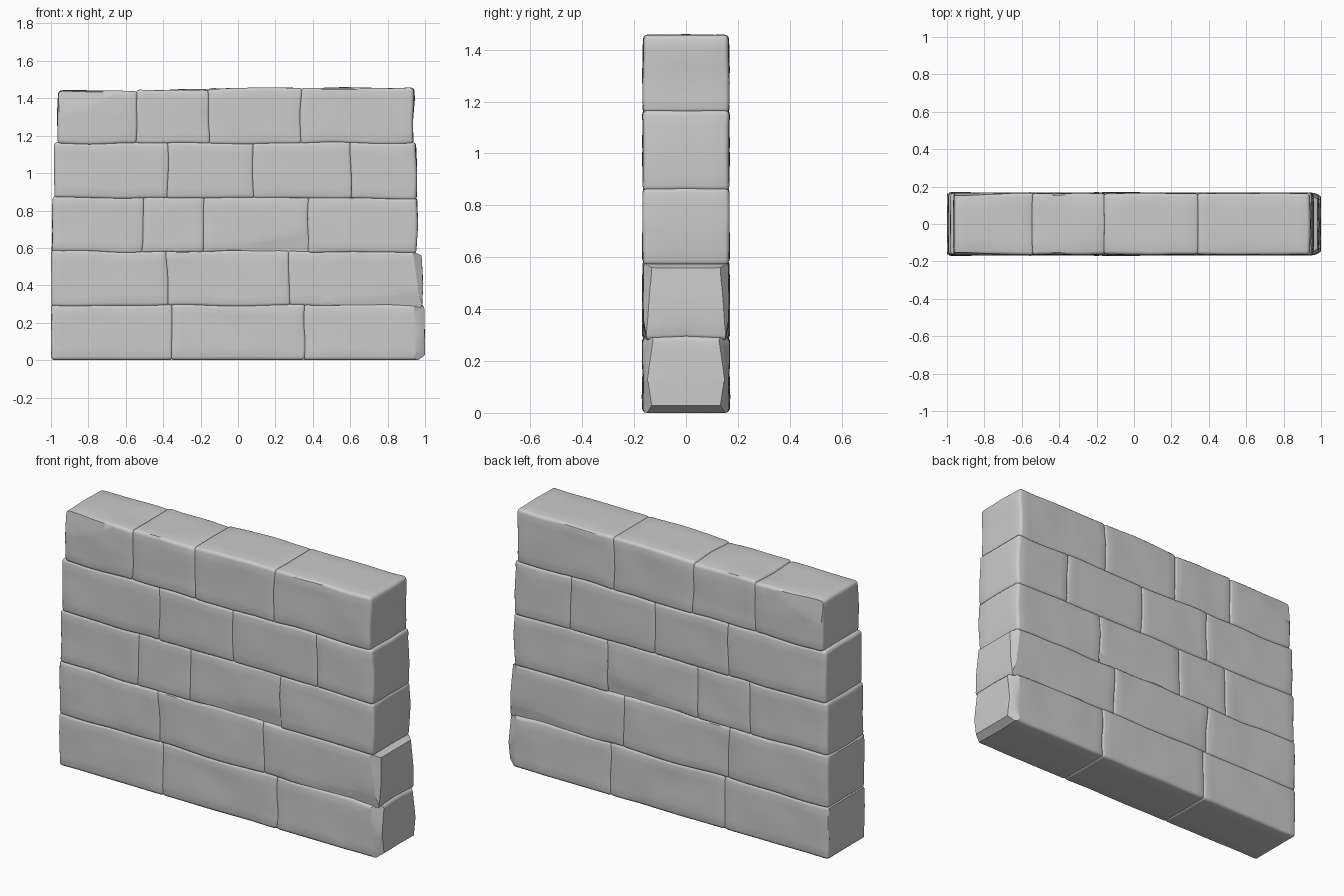
import bpy, bmesh, math, random
from mathutils import Vector, noise

if "Cube" in bpy.data.objects:
    bpy.data.objects.remove(bpy.data.objects["Cube"])

random.seed(4)
HALF = 0.167      # half thickness of the wall
LAP = 0.005       # stones overlap a little so the joints are shallow grooves

# Courses: bottom, top, and x positions of the joints
courses = [
    (0.000, 0.293, [-0.998, -0.357, 0.355, 0.998]),
    (0.293, 0.580, [-0.996, -0.377, 0.270, 0.985]),
    (0.580, 0.866, [-0.992, -0.507, -0.183, 0.375, 0.956]),
    (0.866, 1.160, [-0.983, -0.378, 0.085, 0.603, 0.953]),
    (1.160, 1.452, [-0.964, -0.542, -0.157, 0.335, 0.940]),
]
top_heights = [1.439, 1.448, 1.455, 1.457]

# Chipped flats per (course, stone): point and normal, repeated on the back
chips = {
    (0, 2): [((1.0, -0.148, 0.14), (0.5, -0.8, 0.12)), ((1.0, 0, 0.03), (0.6, 0, -0.8)),
             ((1.0, -0.152, 0.14), (0.5, -0.8, -0.15))],
    (1, 2): [((0.985, -0.143, 0.45), (0.55, -0.8, 0.06)), ((0.985, 0, 0.565), (0.4, 0, 0.9)),
             ((0.40, -HALF, 0.31), (0.02, -1, -0.2))],
    (2, 2): [((-0.13, -HALF, 0.61), (0.022, -1, -0.125))],
    (4, 0): [((-0.82, -HALF, 1.34), (-0.04, -1, 0.09))],
}


def warp(p):
    """Gentle waviness shared by all stones, the same on front and back."""
    q = Vector((p.x * 5, abs(p.y) * 3, p.z * 6))
    dx = 0.012 * noise.noise(q)
    dz = 0.010 * noise.noise(q + Vector((31, 7, 3))) * min(1, p.z / 0.1)
    dy = 0.005 * noise.noise(q * 1.3 + Vector((5, 19, 40))) * p.y / HALF
    return Vector((max(-1, min(1, p.x + dx)), p.y + dy, p.z + dz))


def cut(bm, point, normal, remove):
    geom = bm.verts[:] + bm.edges[:] + bm.faces[:]
    res = bmesh.ops.bisect_plane(bm, geom=geom, plane_co=point, plane_no=normal,
                                 dist=1e-5, clear_outer=remove)
    if remove:
        edges = [e for e in res["geom_cut"] if isinstance(e, bmesh.types.BMEdge)]
        bmesh.ops.holes_fill(bm, edges=edges, sides=0)


def stone(name, x0, x1, z0, z1, flats):
    bm = bmesh.new()
    bmesh.ops.create_cube(bm, size=1)
    depth = HALF - random.uniform(0, 0.003)
    for v in bm.verts:
        v.co = Vector((x0 if v.co.x < 0 else x1,
                       math.copysign(depth, v.co.y),
                       z0 if v.co.z < 0 else z1))
    bmesh.ops.bevel(bm, geom=bm.edges[:], offset=0.018, segments=3,
                    profile=0.5, affect='EDGES')
    # chipped flats, front and back
    for (px, py, pz), (nx, ny, nz) in flats:
        for s in ((1, -1) if ny else (1,)):
            cut(bm, Vector((px, py * s, pz)), Vector((nx, ny * s, nz)), True)
    # slices that let the faces and edges wave
    for axis, lo, hi, step in ((0, x0, x1, 0.06), (1, -depth, depth, 0.08), (2, z0, z1, 0.06)):
        n = max(2, round((hi - lo) / step))
        for i in range(1, n):
            p, d = Vector((0, 0, 0)), Vector((0, 0, 0))
            p[axis], d[axis] = lo + (hi - lo) * i / n, 1
            cut(bm, p, d, False)
    for v in bm.verts:
        v.co = warp(v.co)
    bmesh.ops.recalc_face_normals(bm, faces=bm.faces[:])
    me = bpy.data.meshes.new(name)
    bm.to_mesh(me)
    bm.free()
    ob = bpy.data.objects.new(name, me)
    bpy.context.collection.objects.link(ob)
    ob.select_set(True)
    bpy.context.view_layer.objects.active = ob


# Lay the stones course by course
for r, (z0, z1, xs) in enumerate(courses):
    last = len(xs) - 2
    for i in range(last + 1):
        top = top_heights[i] if r == 4 else z1 + LAP
        stone(f"stone_course{r + 1}_{i + 1}",
              xs[i] - (LAP if i else 0), xs[i + 1] + (LAP if i < last else 0),
              z0 - (LAP if r else 0), top, chips.get((r, i), []))

bpy.ops.object.shade_smooth_by_angle(angle=math.radians(32))
